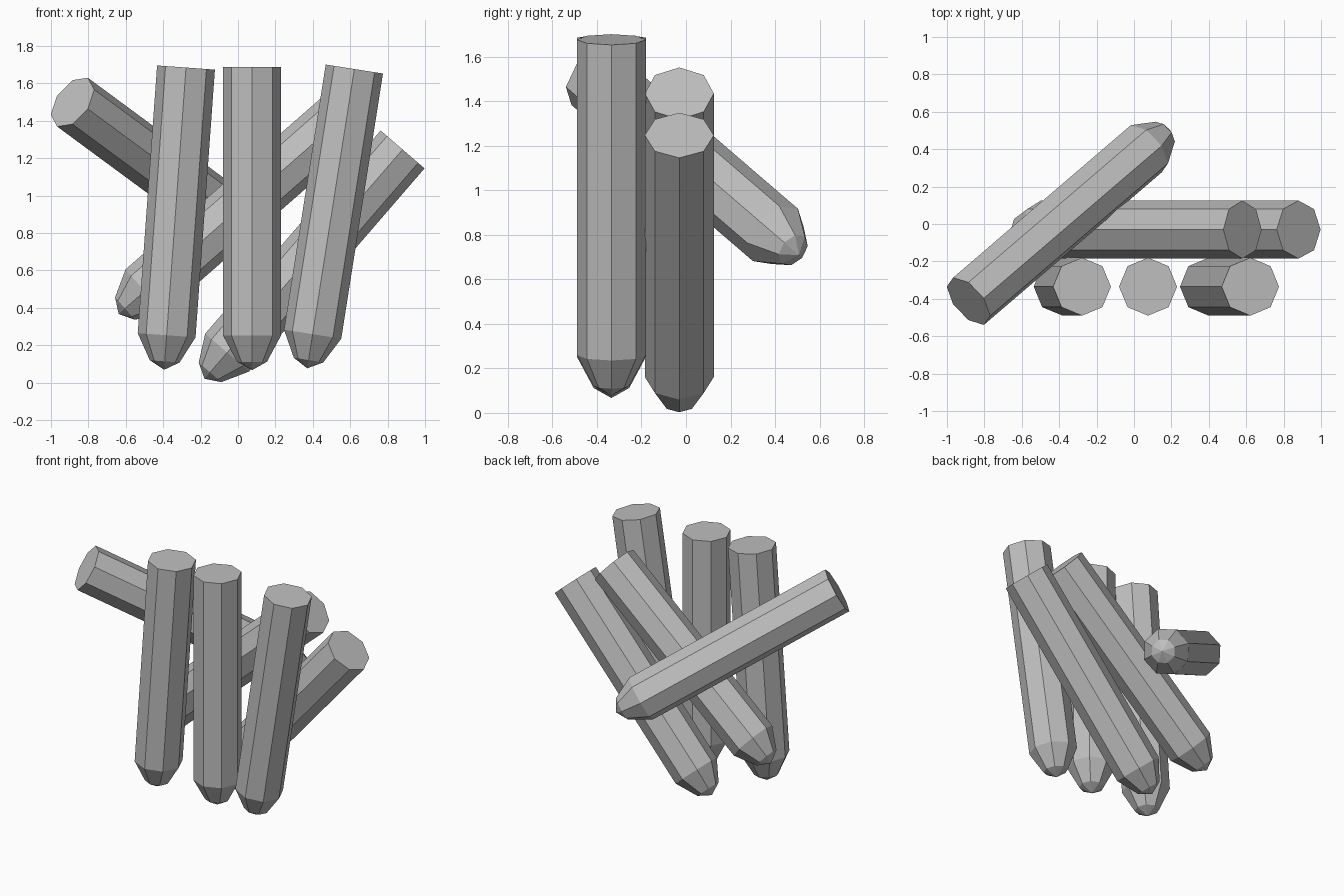
import bpy, bmesh, math
from mathutils import Vector

cube = bpy.data.objects.get("Cube")
if cube:
    bpy.data.objects.remove(cube, do_unlink=True)

# One plain grey for every stake
grey = bpy.data.materials.new("stone_grey")
grey.use_nodes = True
colour = (0.52, 0.52, 0.52, 1)
grey.diffuse_color = colour
grey.node_tree.nodes["Principled BSDF"].inputs["Base Color"].default_value = colour

SIDES = 8
LENGTH = 1.62
# (distance from the point, radius): blunt ring, shoulder, flat end
PROFILE = [(0.045, 0.08), (0.185, 0.155), (LENGTH, 0.155)]


def stake(name, end, tip):
    """Eight-sided stake with a blunt point at tip and a flat end."""
    end, tip = Vector(end), Vector(tip)
    axis = (end - tip).normalized()
    tip = end - axis * LENGTH
    side = axis.cross(Vector((1, 0, 0))).normalized()
    other = axis.cross(side)

    bm = bmesh.new()
    rings = []
    for dist, radius in PROFILE:
        ring = []
        for i in range(SIDES):
            a = math.tau * i / SIDES
            ring.append(bm.verts.new(tip + axis * dist
                        + (side * math.cos(a) + other * math.sin(a)) * radius))
        rings.append(ring)
    point = bm.verts.new(tip)
    for i in range(SIDES):
        j = (i + 1) % SIDES
        bm.faces.new((point, rings[0][j], rings[0][i]))
        for low, high in zip(rings, rings[1:]):
            bm.faces.new((low[i], low[j], high[j], high[i]))
    bm.faces.new(rings[-1])
    bmesh.ops.recalc_face_normals(bm, faces=bm.faces)

    mesh = bpy.data.meshes.new(name)
    bm.to_mesh(mesh)
    bm.free()
    mesh.materials.append(grey)
    bpy.context.collection.objects.link(bpy.data.objects.new(name, mesh))


# Front row, standing
FRONT = -0.335
stake("front_right_stake", (-0.278, FRONT, 1.685), (-0.395, FRONT, 0.068))
stake("front_middle_stake", (0.075, FRONT, 1.687), (0.075, FRONT, 0.067))
stake("front_left_stake", (0.622, FRONT, 1.677), (0.37, FRONT, 0.075))

# Middle row, leaning to the left
MIDDLE = -0.03
stake("lower_leaning_stake", (0.88, MIDDLE, 1.247), (-0.18, MIDDLE, 0.02))
stake("upper_leaning_stake", (0.58, MIDDLE, 1.435), (-0.635, MIDDLE, 0.37))

# Stake crossing behind from the right front to the back
stake("crossing_stake", (-0.885, -0.413, 1.5), (0.18, 0.5, 0.715))
